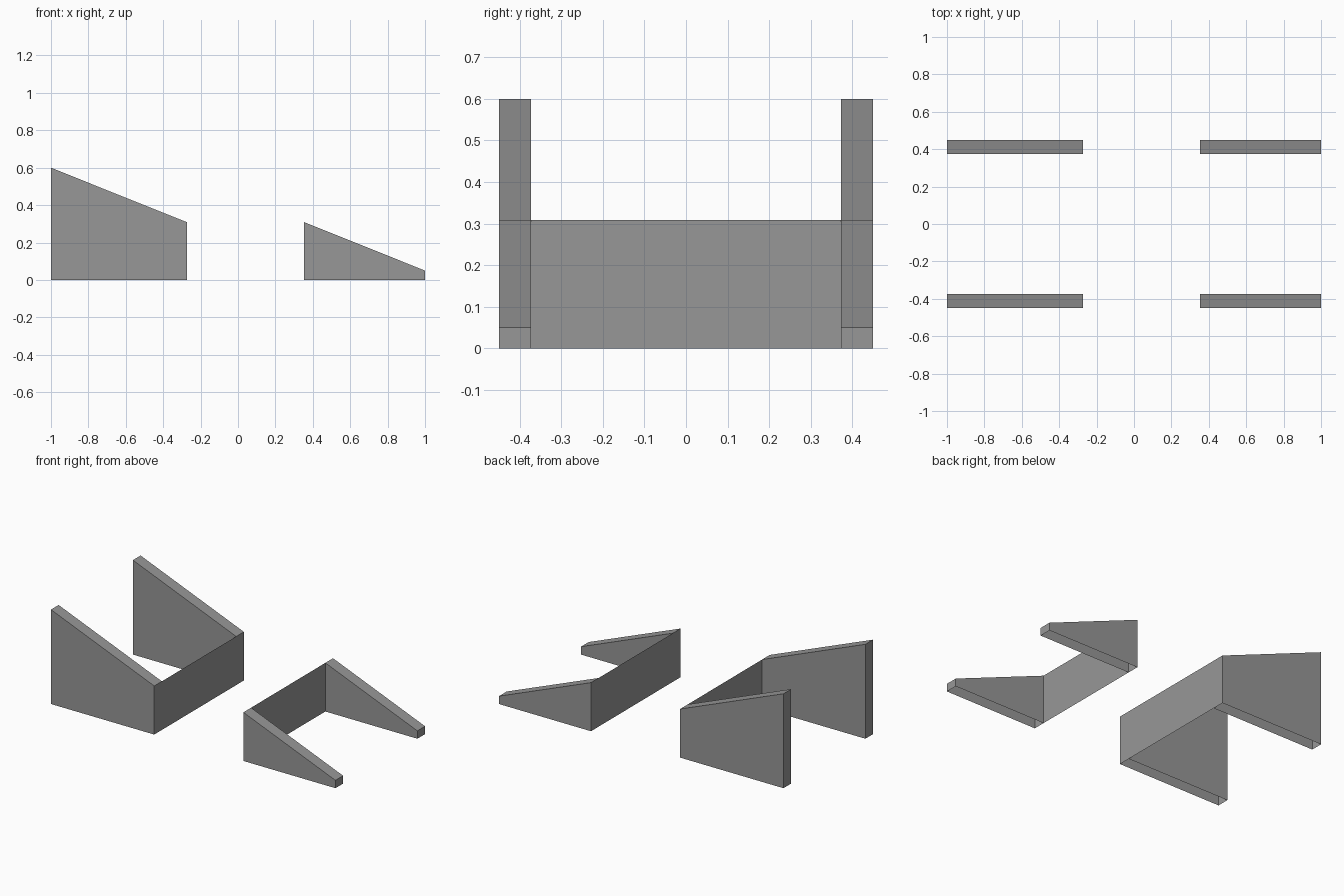
import bpy, bmesh

if "Cube" in bpy.data.objects:
    bpy.data.objects.remove(bpy.data.objects["Cube"])

HALF_W, THICK = 0.45, 0.077   # outer half width, side wall thickness

# dark grey for every part
grey = bpy.data.materials.new("dark_grey")
grey.diffuse_color = (0.31, 0.31, 0.31, 1)
grey.use_nodes = True
grey.node_tree.nodes["Principled BSDF"].inputs["Base Color"].default_value = grey.diffuse_color


def add_object(name, bm):
    mesh = bpy.data.meshes.new(name)
    bm.to_mesh(mesh)
    bm.free()
    mesh.materials.append(grey)
    bpy.context.collection.objects.link(bpy.data.objects.new(name, mesh))


def side_wall(name, x_outer, h_outer, x_panel, h_panel, y):
    # sloped profile extruded in y; open underneath and against the panel
    bm = bmesh.new()
    profile = [(x_outer, 0), (x_panel, 0), (x_panel, h_panel), (x_outer, h_outer)]
    face = bm.faces.new([bm.verts.new((x, y, z)) for x, z in profile])
    ext = bmesh.ops.extrude_face_region(bm, geom=[face], use_keep_orig=True)
    verts = [v for v in ext["geom"] if isinstance(v, bmesh.types.BMVert)]
    bmesh.ops.translate(bm, verts=verts, vec=(0, THICK, 0))
    bmesh.ops.recalc_face_normals(bm, faces=bm.faces)
    unused = [f for f in bm.faces
              if all(abs(v.co.x - x_panel) < 1e-5 for v in f.verts)
              or all(abs(v.co.z) < 1e-5 for v in f.verts)]
    bmesh.ops.delete(bm, geom=unused, context='FACES_ONLY')
    add_object(name, bm)


def cross_panel(name, x, height, facing):
    # thin sheet closing the inner end of both walls
    bm = bmesh.new()
    corners = [(-HALF_W, 0), (HALF_W, 0), (HALF_W, height), (-HALF_W, height)]
    if facing < 0:
        corners.reverse()
    bm.faces.new([bm.verts.new((x, y, z)) for y, z in corners])
    add_object(name, bm)


# tall and low halves: outer x, outer height, panel x, panel height, panel facing
for label, xo, ho, xp, hp, facing in [("tall", -1, 0.6, -0.274, 0.309, 1),
                                      ("low", 1, 0.05, 0.353, 0.309, -1)]:
    side_wall(f"{label}_front_wall", xo, ho, xp, hp, -HALF_W)
    side_wall(f"{label}_back_wall", xo, ho, xp, hp, HALF_W - THICK)
    cross_panel(f"{label}_cross_panel", xp, hp, facing)
